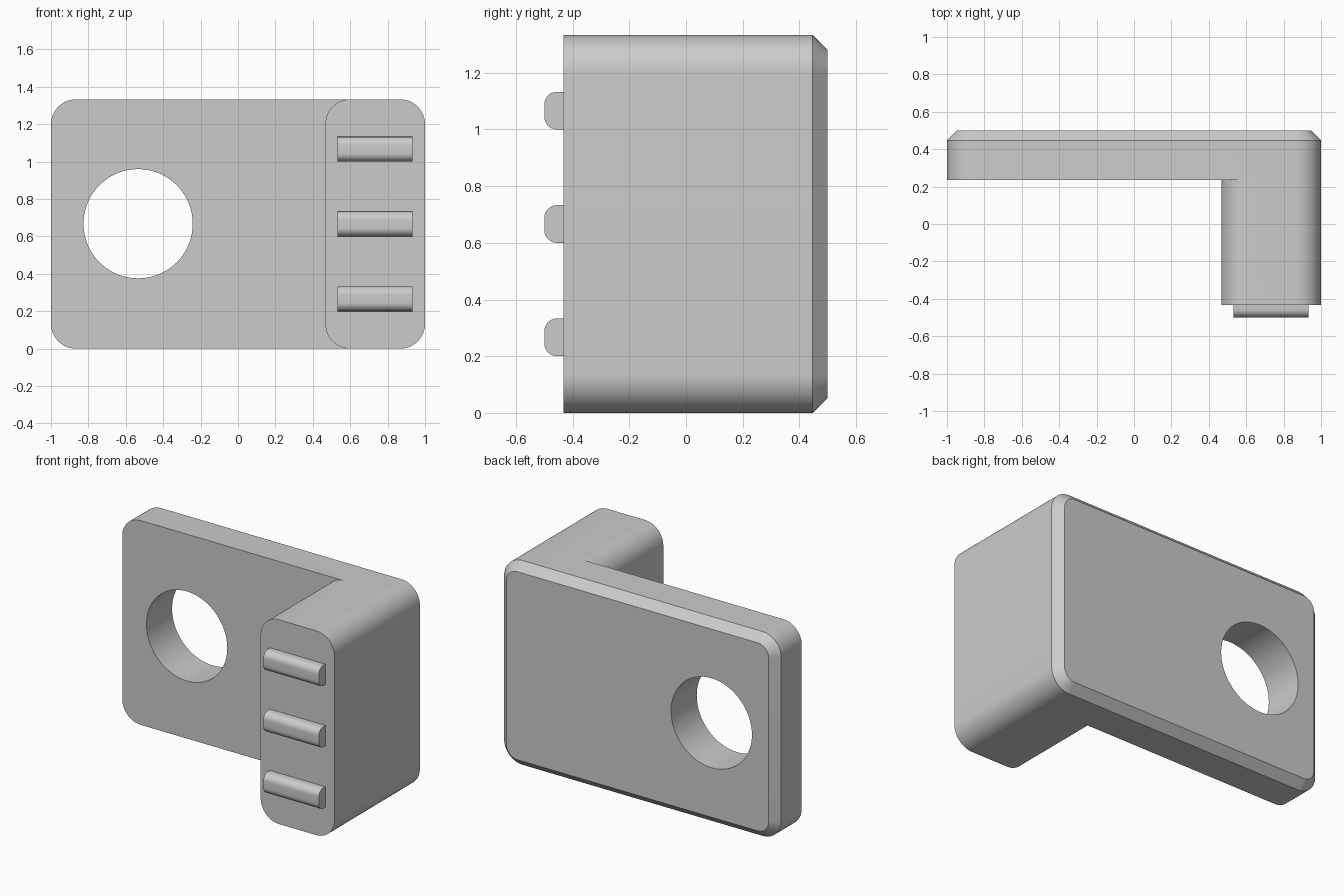
import bpy, bmesh
from math import sin, cos, pi

cube = bpy.data.objects.get("Cube")
if cube:
    bpy.data.objects.remove(cube)

H, R, CH = 1.333, 0.133, 0.053            # height, corner radius, chamfer
FRONT, STEP, BEVEL, BACK = -0.433, 0.235, 0.447, 0.5
ARM_X = 0.6                               # where the arm's rounded corners begin
HOLE = (-0.534, 0.668, 0.292)

grey = bpy.data.materials.new("plain grey")
grey.use_nodes = True
colour = (0.6, 0.6, 0.6, 1)
grey.diffuse_color = colour
grey.node_tree.nodes["Principled BSDF"].inputs["Base Color"].default_value = colour


def arc(cx, cz, r, start, sweep=pi / 2, n=14):
    return [(cx + r * cos(start + sweep * i / n), cz + r * sin(start + sweep * i / n))
            for i in range(n + 1)]


def finish(bm, name):
    bmesh.ops.recalc_face_normals(bm, faces=bm.faces)
    mesh = bpy.data.meshes.new(name)
    bm.to_mesh(mesh)
    bm.free()
    mesh.materials.append(grey)
    ob = bpy.data.objects.new(name, mesh)
    bpy.context.collection.objects.link(ob)
    bpy.ops.object.select_all(action='DESELECT')
    ob.select_set(True)
    bpy.context.view_layer.objects.active = ob
    bpy.ops.object.shade_smooth_by_angle(angle=pi / 6)
    return ob


def right_chain(r):
    return arc(1 - R, R, r, -pi / 2) + arc(1 - R, H - R, r, 0)


def left_chain(cx, r):
    return arc(cx, H - R, r, pi / 2) + arc(cx, R, r, pi)


# L-shaped bracket: back plate with a round hole, and a forward arm
bm = bmesh.new()


def verts(points, y):
    return [bm.verts.new((x, y, z)) for x, z in points]


def skin(a, b, closed=True):
    for i in range(len(a) if closed else len(a) - 1):
        j = (i + 1) % len(a)
        bm.faces.new((a[i], a[j], b[j], b[i]))


def cap(*loops):
    edges = []
    for loop in loops:
        for a, b in zip(loop, loop[1:] + loop[:1]):
            edges.append(bm.edges.get((a, b)) or bm.edges.new((a, b)))
    bmesh.ops.triangle_fill(bm, edges=edges, use_beauty=True)


def outline(r, y):
    pts = right_chain(r) + [(ARM_X, H - R + r)] + left_chain(R - 1, r) + [(ARM_X, R - r)]
    return verts(pts, y)


step, bevel, back = outline(R, STEP), outline(R, BEVEL), outline(R - CH, BACK)
skin(step, bevel)
skin(bevel, back)

# Hole wall
hole = arc(*HOLE, 0, 2 * pi, 72)[:-1]
hole_front, hole_back = verts(hole, STEP), verts(hole, BACK)
skin(hole_front, hole_back)
cap(back, hole_back)

# Arm, sharing the plate's right-hand corners
n = len(right_chain(R))
inner = left_chain(ARM_X, R)
inner_step = [step[n]] + verts(inner[1:-1], STEP) + [step[-1]]
arm_front = verts(right_chain(R) + inner, FRONT)
skin(arm_front, step[:n] + inner_step)
bm.faces.new(arm_front)
cap(step[n:] + inner_step[-2:0:-1], hole_front)
finish(bm, "bracket_body")

# Three ribs with rounded front edges
for name, z in (("lower", 0.2), ("middle", 0.6), ("upper", 1.0)):
    bm = bmesh.new()
    r, tall, tip = 0.045, 0.133, -0.5
    profile = ([(FRONT + 0.01, z + tall)] + arc(tip + r, z + tall - r, r, pi / 2, n=10)
               + arc(tip + r, z + r, r, pi, n=10) + [(FRONT + 0.01, z)])
    face = bm.faces.new([bm.verts.new((0.533, y, h)) for y, h in profile])
    new = bmesh.ops.extrude_face_region(bm, geom=[face], use_keep_orig=True)["geom"]
    bmesh.ops.translate(bm, vec=(0.4, 0, 0),
                        verts=[v for v in new if isinstance(v, bmesh.types.BMVert)])
    finish(bm, name + "_rib")
